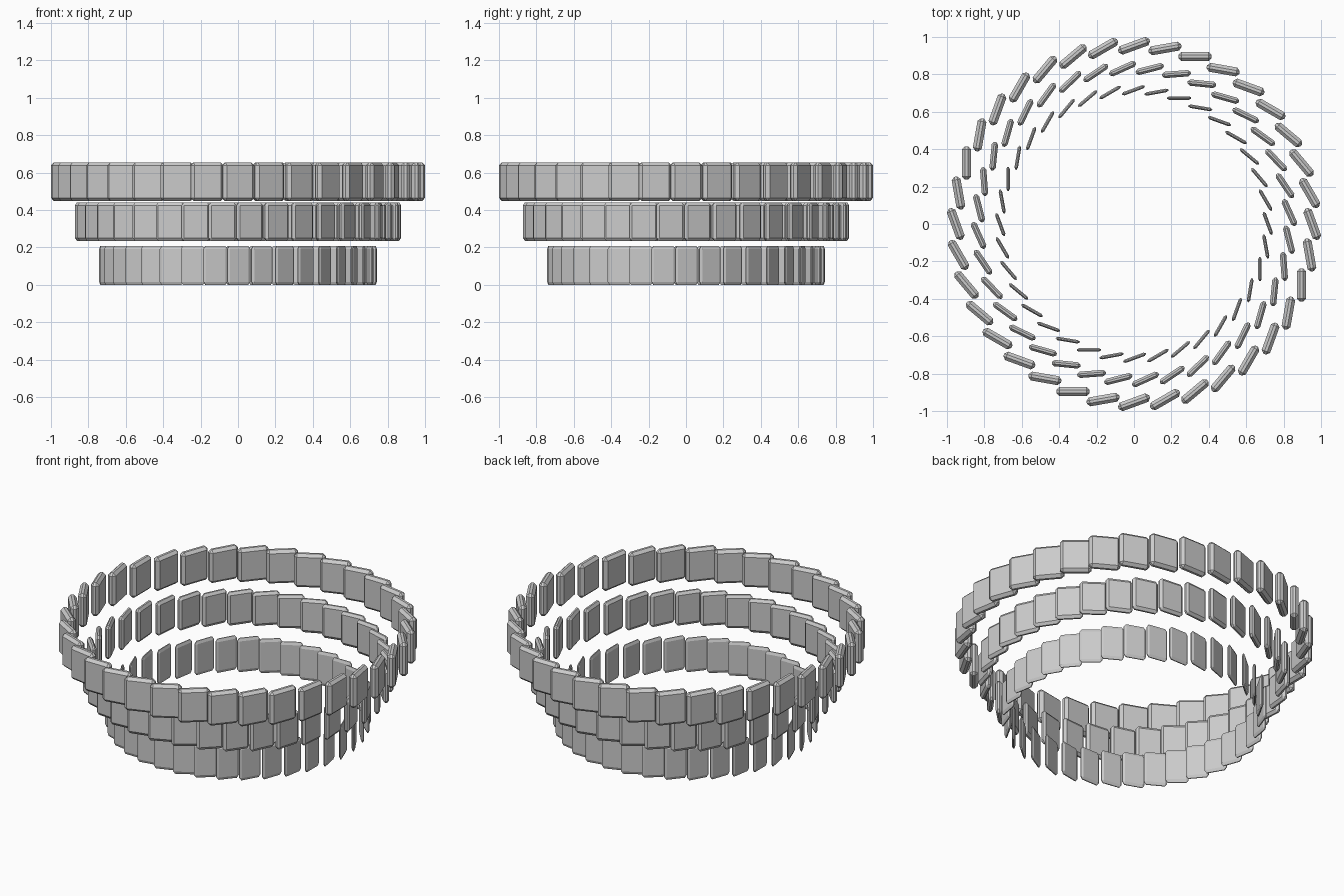
import bpy, bmesh
from math import radians, cos, sin
from mathutils import Matrix

if "Cube" in bpy.data.objects:
    bpy.data.objects.remove(bpy.data.objects["Cube"])

COUNT = 36
TILT = radians(20)


def tile_ring(name, radius, length, thick, z0, z1, phase):
    """Ring of chamfered upright tiles, each swivelled like a turbine blade."""
    bm = bmesh.new()
    # one chamfered tile, squashed to this ring's size
    bmesh.ops.create_cube(bm, size=1)
    bmesh.ops.scale(bm, vec=(0.178, 0.048, 0.207), verts=bm.verts)
    bmesh.ops.bevel(bm, geom=bm.edges[:], offset=0.0165, segments=1,
                    affect='EDGES', profile=0.5)
    bmesh.ops.scale(bm, vec=(length / 0.178, thick / 0.048, (z1 - z0) / 0.207),
                    verts=bm.verts)
    base = bm.verts[:] + bm.edges[:] + bm.faces[:]
    # copies around the circle
    for i in range(COUNT):
        a = radians(phase + 360 / COUNT * i)
        m = (Matrix.Translation((radius * cos(a), radius * sin(a), (z0 + z1) / 2))
             @ Matrix.Rotation(a - radians(90) + TILT, 4, 'Z'))
        dup = bmesh.ops.duplicate(bm, geom=base)["geom"]
        bmesh.ops.transform(bm, matrix=m,
                            verts=[v for v in dup if isinstance(v, bmesh.types.BMVert)])
    bmesh.ops.delete(bm, geom=[v for v in base if isinstance(v, bmesh.types.BMVert)],
                     context='VERTS')
    me = bpy.data.meshes.new(name)
    bm.to_mesh(me)
    bm.free()
    ob = bpy.data.objects.new(name, me)
    bpy.context.collection.objects.link(ob)
    return ob


# three stacked rings, widening and thickening upward
tile_ring("lower_tile_ring", 0.715, 0.130, 0.019, 0.000, 0.209, 0.3)
tile_ring("middle_tile_ring", 0.833, 0.154, 0.034, 0.235, 0.441, 4.2)
tile_ring("upper_tile_ring", 0.953, 0.178, 0.048, 0.449, 0.655, 0.0)
